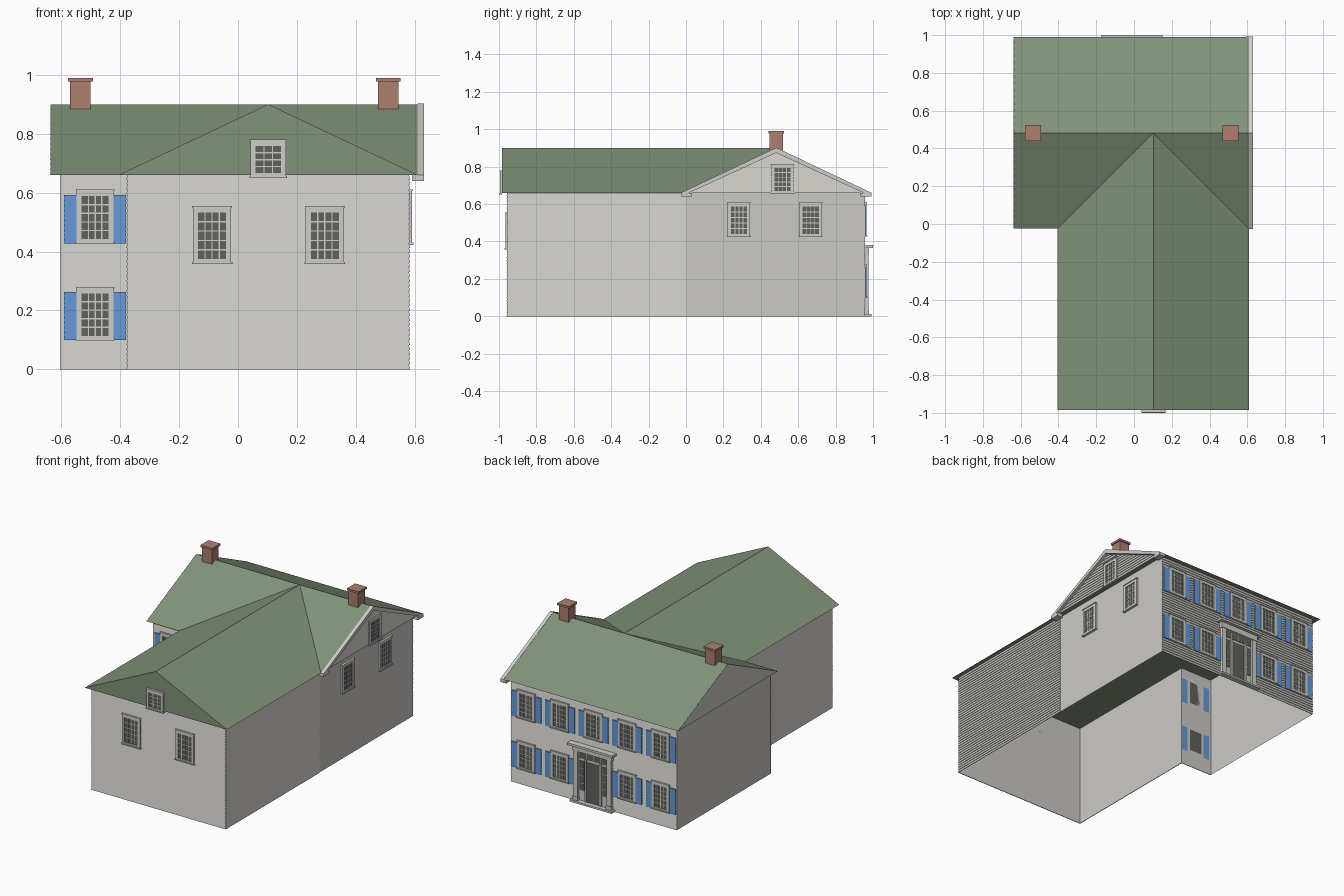
import bpy, bmesh
from mathutils import Vector

if "Cube" in bpy.data.objects:
    bpy.data.objects.remove(bpy.data.objects["Cube"])


def srgb(r, g, b):
    f = lambda c: (c / 255 / 12.92) if c < 10 else ((c / 255 + 0.055) / 1.055) ** 2.4
    return (f(r), f(g), f(b), 1)


def material(name, *rgb):
    m = bpy.data.materials.new(name)
    m.diffuse_color = srgb(*rgb)
    m.use_nodes = True
    m.node_tree.nodes["Principled BSDF"].inputs["Base Color"].default_value = m.diffuse_color
    return m


WALL = material("wall off white", 204, 202, 197)
TRIM = material("trim white", 208, 206, 202)
ROOF = material("roof green", 130, 147, 122)
GLASS = material("dark glass", 94, 98, 94)
BLUE = material("shutter blue", 102, 154, 214)
BRICK = material("chimney brick", 172, 128, 112)


class Plane:
    """Local drawing frame: u runs along the wall, z up, n outward."""
    def __init__(self, o, u, n):
        self.o, self.u, self.n = Vector(o), Vector(u), Vector(n)

    def at(self, u, z, n):
        return self.o + self.u * u + self.n * n + Vector((0, 0, z))


FRONT = Plane((0, -0.955, 0), (1, 0, 0), (0, -1, 0))      # wing end wall
FRONT_ROOF = Plane((0, -0.984, 0), (1, 0, 0), (0, -1, 0))  # wing gable
INNER = Plane((0, 0, 0), (1, 0, 0), (0, -1, 0))           # main wall beside wing
FACADE = Plane((0, 0.955, 0), (1, 0, 0), (0, 1, 0))
RIGHT = Plane((0.58, 0, 0), (0, 1, 0), (1, 0, 0))
WING_LEFT = Plane((-0.375, 0, 0), (0, 1, 0), (-1, 0, 0))
GABLE_R = Plane((0.61, 0, 0), (0, 1, 0), (1, 0, 0))
GABLE_L = Plane((-0.635, 0, 0), (0, 1, 0), (-1, 0, 0))
RIDGE_Y, RIDGE_X, EAVE, TOP, HALF = 0.4825, 0.1025, 0.66, 0.9, 0.5075


def prism(bm, pl, pts, n0, n1, mat=0):
    a = [bm.verts.new(pl.at(u, z, n0)) for u, z in pts]
    b = [bm.verts.new(pl.at(u, z, n1)) for u, z in pts]
    k = len(pts)
    faces = [bm.faces.new(a), bm.faces.new(b[::-1])]
    faces += [bm.faces.new((a[i], a[(i + 1) % k], b[(i + 1) % k], b[i])) for i in range(k)]
    for f in faces:
        f.material_index = mat


def box(bm, pl, u0, u1, z0, z1, n0, n1, mat=0):
    prism(bm, pl, [(u0, z0), (u1, z0), (u1, z1), (u0, z1)], n0, n1, mat)


def finish(bm, name, *mats, fix=True):
    if fix:
        bmesh.ops.recalc_face_normals(bm, faces=bm.faces)
    me = bpy.data.meshes.new(name)
    bm.to_mesh(me)
    bm.free()
    for m in mats:
        me.materials.append(m)
    ob = bpy.data.objects.new(name, me)
    bpy.context.collection.objects.link(ob)


def siding(name, pl, extent, z0, z1, courses, d=0.004):
    """Stack of wedge-shaped clapboards; extent(z) gives the wall's two ends."""
    bm = bmesh.new()
    h = (z1 - z0) / courses
    for i in range(courses):
        lo, hi = z0 + i * h, z0 + (i + 1) * h
        ends = []
        for e in (0, 1):
            a, b = extent(lo)[e], extent(hi)[e]
            ends.append([bm.verts.new(pl.at(*p)) for p in ((a, lo, 0), (a, lo, d), (b, hi, 0.0005))])
        p, q = ends
        bm.faces.new(p)
        bm.faces.new(q[::-1])
        for j in range(3):
            bm.faces.new((p[j], p[(j + 1) % 3], q[(j + 1) % 3], q[j]))
    finish(bm, name, WALL)


def window(name, pl, u, z0, z1, w=0.125, cols=4, rows=5, depth=0.011):
    bm = bmesh.new()
    l, r = u - w / 2, u + w / 2
    gl, gr, gb, gt = l + 0.017, r - 0.017, z0 + 0.012, z1 - 0.022
    box(bm, pl, l, gl, z0, z1, 0, depth)
    box(bm, pl, gr, r, z0, z1, 0, depth)
    box(bm, pl, gl, gr, gt, z1, 0, depth)
    box(bm, pl, l - 0.003, r + 0.003, z1 - 0.005, z1, 0, depth + 0.003)   # head
    box(bm, pl, l - 0.004, r + 0.004, z0 - 0.004, z0 + 0.003, 0, depth + 0.005)  # sill
    box(bm, pl, gl, gr, z0, gb, 0, depth)
    box(bm, pl, gl, gr, gb, gt, 0, 0.006, 1)
    for i in range(1, cols):
        c = gl + (gr - gl) * i / cols
        box(bm, pl, c - 0.0022, c + 0.0022, gb, gt, 0.005, 0.008)
    for i in range(1, rows):
        c = gb + (gt - gb) * i / rows
        box(bm, pl, gl, gr, c - 0.0022, c + 0.0022, 0.005, 0.0082)
    finish(bm, name, TRIM, GLASS)


def shutters(name, pl, u, z0, z1, w=0.125):
    bm = bmesh.new()
    for s in (-1, 1):
        a, b = sorted((u + s * w / 2, u + s * (w / 2 + 0.043)))
        box(bm, pl, a, b, z0, z1, 0, 0.008)
    finish(bm, name, BLUE)


# Walls: open L-shaped shell
bm = bmesh.new()
plan = [(-0.605, 0), (-0.375, 0), (-0.375, -0.955), (0.58, -0.955), (0.58, 0), (0.58, 0.955), (-0.605, 0.955)]
low = [bm.verts.new((x, y, 0)) for x, y in plan]
high = [bm.verts.new((x, y, EAVE)) for x, y in plan]
for i in range(len(plan)):
    j = (i + 1) % len(plan)
    bm.faces.new((low[i], low[j], high[j], high[i]))
finish(bm, "house_walls", WALL, fix=False)

# Clapboards on walls and gables
siding("wing_front_siding", FRONT, lambda z: (-0.375, 0.58), 0, EAVE, 40)
siding("wing_left_siding", WING_LEFT, lambda z: (-0.955, 0), 0, EAVE, 40)
siding("wing_right_siding", RIGHT, lambda z: (-0.955, 0), 0, EAVE, 40)
siding("inner_wall_siding", INNER, lambda z: (-0.605, -0.375), 0, EAVE, 40)
siding("facade_siding", FACADE, lambda z: (-0.605, 0.58), 0, EAVE, 40)


def gable_extent(z):
    r = HALF * (TOP - z) / (TOP - EAVE)
    return RIDGE_Y - r, RIDGE_Y + r


siding("right_gable_siding", GABLE_R, gable_extent, EAVE, TOP - 0.001, 14)
siding("left_gable_siding", GABLE_L, gable_extent, EAVE, TOP - 0.001, 14, 0.003)

# Roofs: two crossing gable prisms
bm = bmesh.new()
prism(bm, GABLE_R, [(RIDGE_Y - HALF, EAVE), (RIDGE_Y + HALF, EAVE), (RIDGE_Y, TOP)], -1.245, 0)
finish(bm, "main_roof", ROOF)
bm = bmesh.new()
prism(bm, FRONT_ROOF, [(RIDGE_X - HALF, EAVE), (RIDGE_X + HALF, EAVE), (RIDGE_X, TOP)], -(0.984 + RIDGE_Y), 0)
finish(bm, "wing_roof", ROOF)

# White rake boards and cornice returns on the right gable
bm = bmesh.new()
for s in (-1, 1):
    e = RIDGE_Y + s * 0.51
    prism(bm, GABLE_R, [(RIDGE_Y, 0.902), (e, EAVE), (e, 0.64), (RIDGE_Y, 0.874)], 0, 0.021)
    box(bm, GABLE_R, *sorted((e, e - s * 0.06)), 0.64, 0.66, -0.02, 0.021)
finish(bm, "gable_rake_trim", TRIM)

# Chimneys
for name, x in (("left_chimney", -0.535), ("right_chimney", 0.51)):
    bm = bmesh.new()
    pl = Plane((x, RIDGE_Y, 0), (1, 0, 0), (0, 1, 0))
    box(bm, pl, -0.035, 0.035, 0.84, 0.978, -0.035, 0.035)
    box(bm, pl, -0.042, 0.042, 0.977, 0.99, -0.042, 0.042)
    finish(bm, name, BRICK)

# Windows of the wing end and the right side
for i, x in enumerate((-0.088, 0.295)):
    window(f"wing_front_window_{i}", FRONT, x, 0.362, 0.555, 0.13)
window("wing_gable_window", FRONT_ROOF, 0.1025, 0.654, 0.78, 0.12, 3, 4)
for i, y in enumerate((0.283, 0.667)):
    window(f"right_window_{i}", RIGHT, y, 0.427, 0.61, 0.12)
window("right_gable_window", GABLE_R, 0.515, 0.657, 0.815, 0.12, 4, 5)

# Shuttered windows: facade rows and the inner wall
for floor, z0, z1 in (("lower", 0.102, 0.28), ("upper", 0.43, 0.61)):
    spots = [(FACADE, "facade", -0.0125 + 0.24 * k) for k in (-2, -1, 0, 1, 2) if k or floor == "upper"]
    spots.append((INNER, "inner", -0.485))
    for i, (pl, side, u) in enumerate(spots):
        window(f"{side}_{floor}_window_{i}", pl, u, z0, z1)
        shutters(f"{side}_{floor}_shutters_{i}", pl, u, z0 - 0.003, z1 - 0.018)

# Entrance: pilasters, entablature, door, sidelights, transom, step
bm = bmesh.new()
DOOR = Plane((-0.0125, 0.955, 0), (1, 0, 0), (0, 1, 0))
box(bm, DOOR, -0.13, 0.13, 0, 0.34, 0, 0.006)
box(bm, DOOR, -0.14, 0.14, 0.33, 0.366, 0, 0.024)
box(bm, DOOR, -0.1625, 0.1625, 0.366, 0.38, 0, 0.045)
box(bm, DOOR, -0.15, 0.15, 0, 0.012, 0, 0.036)
box(bm, DOOR, -0.047, 0.047, 0.012, 0.27, 0, 0.008, 1)
box(bm, DOOR, -0.1, 0.1, 0.285, 0.325, 0, 0.008, 1)
for u in (-0.05, 0, 0.05):
    box(bm, DOOR, u - 0.002, u + 0.002, 0.285, 0.325, 0.005, 0.01)
for s in (-1, 1):
    box(bm, DOOR, *sorted((s * 0.103, s * 0.135)), 0.012, 0.33, 0, 0.02)
    box(bm, DOOR, *sorted((s * 0.1, s * 0.138)), 0.012, 0.035, 0, 0.024)
    box(bm, DOOR, *sorted((s * 0.048, s * 0.06)), 0.012, 0.285, 0, 0.014)
    box(bm, DOOR, *sorted((s * 0.065, s * 0.097)), 0.08, 0.27, 0, 0.008, 1)
    for k in range(1, 4):
        z = 0.08 + 0.0475 * k
        box(bm, DOOR, *sorted((s * 0.065, s * 0.097)), z - 0.002, z + 0.002, 0.005, 0.01)
finish(bm, "entrance", TRIM, GLASS)
